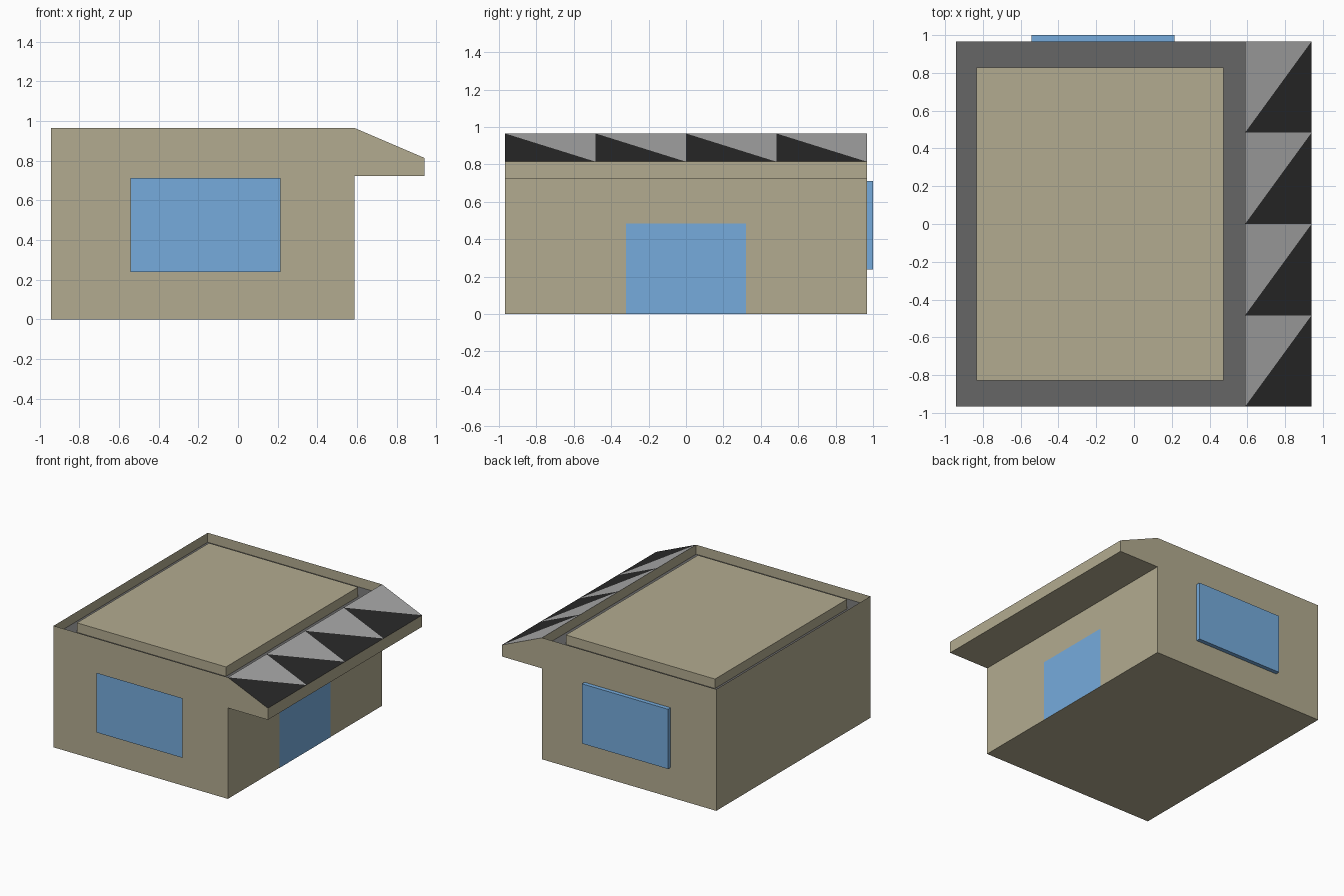
import bpy

if "Cube" in bpy.data.objects:
    bpy.data.objects.remove(bpy.data.objects["Cube"])

def material(name, rgb):
    m = bpy.data.materials.new(name)
    m.diffuse_color = (*rgb, 1)
    m.use_nodes = True
    m.node_tree.nodes["Principled BSDF"].inputs["Base Color"].default_value = m.diffuse_color
    return m

TAN = material("tan_wall", (0.45, 0.41, 0.28))
BLUE = material("blue_glass", (0.18, 0.41, 0.72))
DARK = material("dark_stripe", (0.023, 0.023, 0.023))
LIGHT = material("light_stripe", (0.40, 0.40, 0.40))
DECK = material("roof_grey", (0.133, 0.133, 0.133))

def mesh_object(name, verts, faces, mats, slots=None):
    me = bpy.data.meshes.new(name)
    me.from_pydata(verts, [], faces)
    for m in mats:
        me.materials.append(m)
    for i, s in enumerate(slots or []):
        me.polygons[i].material_index = s
    ob = bpy.data.objects.new(name, me)
    bpy.context.collection.objects.link(ob)
    return ob

def box(name, lo, hi, mat, skip=()):
    """Axis-aligned box; skip lists sides left open."""
    v = [(x, y, z) for x in (lo[0], hi[0]) for y in (lo[1], hi[1]) for z in (lo[2], hi[2])]
    sides = {"left": (0, 1, 3, 2), "right": (4, 6, 7, 5), "front": (0, 4, 5, 1),
             "back": (2, 3, 7, 6), "bottom": (0, 2, 6, 4), "top": (1, 5, 7, 3)}
    return mesh_object(name, v, [f for k, f in sides.items() if k not in skip], [mat])

X0, X1, X2, Y = -0.943, 0.588, 0.94, 0.967
TOP, LIP, UNDER, FLOOR = 0.965, 0.814, 0.722, 0.89

# walls: front profile swept along y, with open roof and open awning slope
profile = [(X0, 0), (X1, 0), (X1, UNDER), (X2, UNDER), (X2, LIP), (X1, TOP), (X0, TOP)]
n = len(profile)
verts = [(x, -Y, z) for x, z in profile] + [(x, Y, z) for x, z in profile]
faces = [tuple(range(n)), tuple(reversed(range(n, 2 * n)))]
for i in range(n):
    if i not in (4, 5):
        j = (i + 1) % n
        faces.append((i, i + n, j + n, j))
faces.append((2, 5, 5 + n, 2 + n))  # inner side of the parapet above the awning
mesh_object("building_walls", verts, faces, [TAN])

# awning slope: alternating light and dark triangles
verts, faces, slots = [], [], []
segments = 4
step = 2 * Y / segments
for k in range(segments + 1):
    y = -Y + k * step
    verts += [(X1, y, TOP), (X2, y, LIP)]
for k in range(segments):
    a = 2 * k
    faces += [(a, a + 3, a + 2), (a, a + 1, a + 3)]
    slots += [0, 1]
mesh_object("awning_stripes", verts, faces, [LIGHT, DARK], slots)

# sunken roof gutter and raised roof platform
mesh_object("roof_deck", [(X0, -Y, FLOOR), (X1, -Y, FLOOR), (X1, Y, FLOOR), (X0, Y, FLOOR)],
            [(0, 1, 2, 3)], [DECK])
box("roof_platform", (-0.835, -0.829, FLOOR), (0.475, 0.829, TOP), TAN, ("bottom",))

# windows: flat pane standing off the front, boxed pane on the back
WX0, WX1, WZ0, WZ1 = -0.543, 0.214, 0.238, 0.712
mesh_object("front_window", [(WX0, -1, WZ0), (WX1, -1, WZ0), (WX1, -1, WZ1), (WX0, -1, WZ1)],
            [(0, 1, 2, 3)], [BLUE])
box("back_window", (WX0, Y, WZ0), (WX1, 1, WZ1), BLUE, ("front",))

# door flush on the right wall under the awning
DX = X1 + 0.002
mesh_object("door", [(DX, -0.32, 0), (DX, 0.32, 0), (DX, 0.32, 0.485), (DX, -0.32, 0.485)],
            [(0, 1, 2, 3)], [BLUE])
